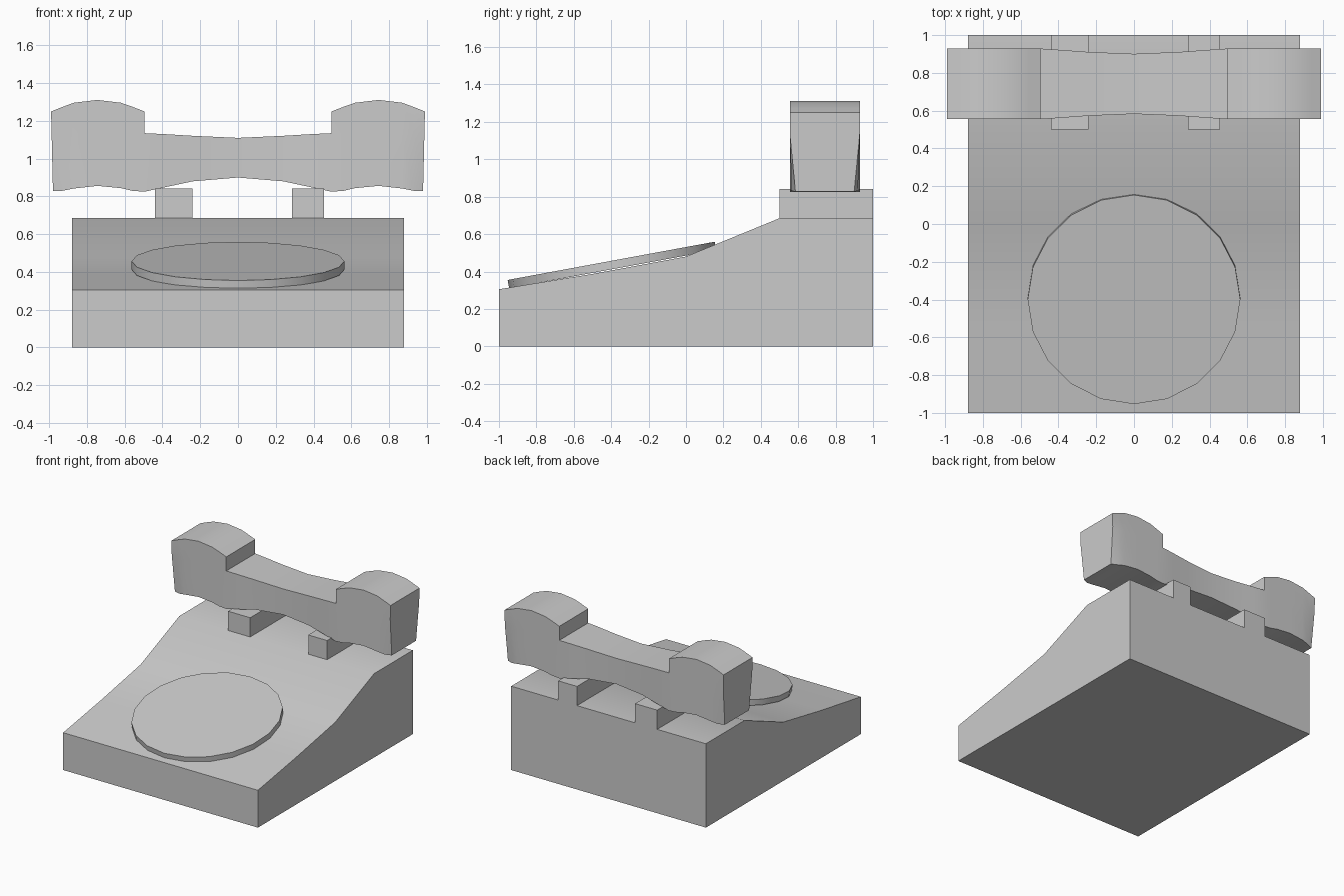
import bpy, bmesh, math
from mathutils import Matrix

if "Cube" in bpy.data.objects:
    bpy.data.objects.remove(bpy.data.objects["Cube"])


def finish(name, bm):
    """Clean the mesh, smooth shallow edges and link it."""
    bmesh.ops.remove_doubles(bm, verts=bm.verts, dist=1e-5)
    bmesh.ops.recalc_face_normals(bm, faces=bm.faces)
    me = bpy.data.meshes.new(name)
    bm.to_mesh(me)
    bm.free()
    ob = bpy.data.objects.new(name, me)
    bpy.context.collection.objects.link(ob)
    me.shade_smooth()
    me.set_sharp_from_angle(angle=math.radians(32))
    return ob


def loft(name, rings):
    """Skin a list of equal-length point rings and cap both ends."""
    bm = bmesh.new()
    rows = [[bm.verts.new(p) for p in r] for r in rings]
    n = len(rows[0])
    for a, b in zip(rows, rows[1:]):
        for i in range(n):
            j = (i + 1) % n
            bm.faces.new((a[i], a[j], b[j], b[i]))
    bm.faces.new(rows[0])
    bm.faces.new(rows[-1])
    bmesh.ops.dissolve_degenerate(bm, dist=1e-5, edges=bm.edges)
    return finish(name, bm)


def extrude_x(name, profile, x0, x1):
    return loft(name, [[(x, y, z) for y, z in profile] for x in (x0, x1)])


# Sloped body
extrude_x("body", [(-1, 0), (1, 0), (1, 0.685), (0.5, 0.685),
                   (0, 0.48), (-0.5, 0.387), (-1, 0.305)], -0.88, 0.88)

# Cradle supports
support = [(0.5, 0.68), (1, 0.68), (1, 0.842), (0.5, 0.842)]
extrude_x("cradle_left", support, -0.44, -0.24)
extrude_x("cradle_right", support, 0.285, 0.455)

# Tilted dial disc, 20 sides
tilt, thick = math.atan2(0.205, 1.11), 0.045
bm = bmesh.new()
bmesh.ops.create_cone(bm, cap_ends=True, segments=20, radius1=0.563,
                      radius2=0.563, depth=thick,
                      matrix=Matrix.Translation((0, -0.4, 0.457))
                      @ Matrix.Rotation(tilt, 4, 'X')
                      @ Matrix.Translation((0, 0, -thick / 2)))
finish("dial", bm)

# Handset: bottom x, top x, bottom z, shoulder z, top z, bottom / top half width
half = [
    (0.98, 0.99, 0.828, 1.135, 1.25, 0.157, 0.187),
    (0.93, 0.935, 0.83, 1.135, 1.272, 0.177, 0.187),
    (0.87, 0.87, 0.842, 1.135, 1.296, 0.187, 0.187),
    (0.745, 0.745, 0.856, 1.135, 1.311, 0.187, 0.187),
    (0.62, 0.62, 0.844, 1.135, 1.296, 0.187, 0.187),
    (0.56, 0.56, 0.83, 1.135, 1.275, 0.187, 0.187),
    (0.495, 0.495, 0.825, 1.135, 1.25, 0.187, 0.187),
    (0.495, 0.495, 0.825, 1.135, 1.135, 0.187, 0.187),
    (0.39, 0.39, 0.848, 1.13, 1.13, 0.180, 0.180),
    (0.24, 0.24, 0.88, 1.121, 1.121, 0.169, 0.169),
]
centre = [(0, 0, 0.9, 1.11, 1.11, 0.159, 0.159)]
mirrored = [(-s[0], -s[1]) + s[2:] for s in half]
yc = 0.742
rings = []
for xb, xt, zb, zm, zt, wb, wt in mirrored + centre + half[::-1]:
    xm = xb + (xt - xb) * (zm - zb) / (zt - zb)
    rings.append([(xb, yc - wb, zb), (xb, yc + wb, zb), (xm, yc + wt, zm),
                  (xt, yc + wt, zt), (xt, yc - wt, zt), (xm, yc - wt, zm)])
loft("handset", rings)
